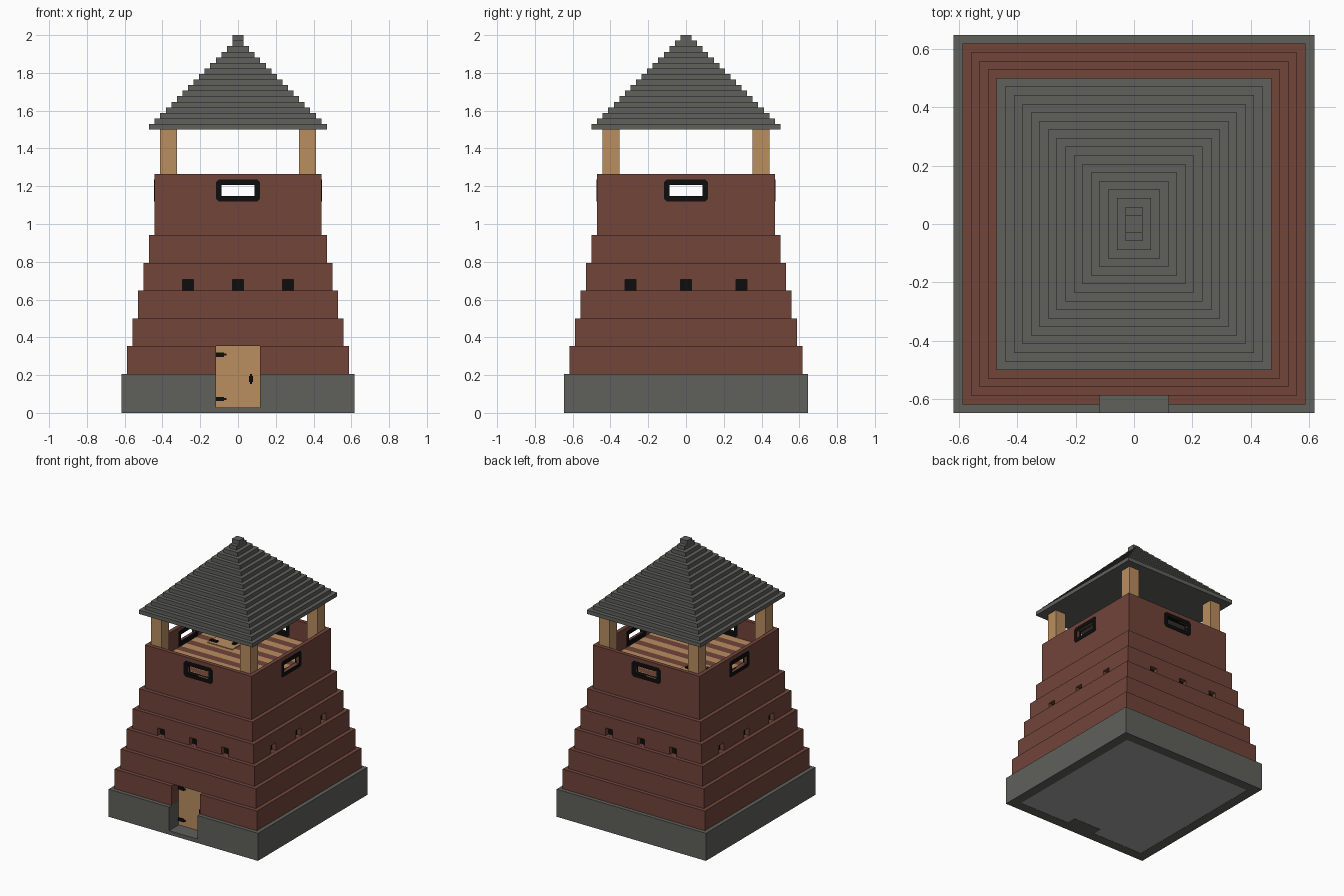
import bpy
import bmesh
from mathutils import Vector

cube = bpy.data.objects.get("Cube")
if cube:
    bpy.data.objects.remove(cube, do_unlink=True)

U = 2 / 68  # building unit: all part sizes below are whole units


def material(name, rgb):
    m = bpy.data.materials.new(name)
    m.use_nodes = True
    m.diffuse_color = (*rgb, 1)
    m.node_tree.nodes["Principled BSDF"].inputs["Base Color"].default_value = (*rgb, 1)
    return m


BRICK = material("brick red", (0.165, 0.058, 0.042))
STONE = material("stone grey", (0.115, 0.118, 0.105))
WOOD = material("light wood", (0.49, 0.27, 0.117))
IRON = material("black iron", (0.004, 0.004, 0.004))
PALE = material("pale grey", (0.38, 0.38, 0.38))


def box(name, lo, hi, mat=None):
    """Box between two corners given in units."""
    lo, hi = Vector(lo) * U, Vector(hi) * U
    bm = bmesh.new()
    bmesh.ops.create_cube(bm, size=1)
    for v in bm.verts:
        v.co = (lo + hi) / 2 + v.co * (hi - lo)
    mesh = bpy.data.meshes.new(name)
    bm.to_mesh(mesh)
    bm.free()
    ob = bpy.data.objects.new(name, mesh)
    bpy.context.collection.objects.link(ob)
    if mat:
        mesh.materials.append(mat)
    return ob


def block(name, hx, hy, z0, z1, mat=None):
    return box(name, (-hx, -hy, z0), (hx, hy, z1), mat)


def cut(ob, cutter):
    """Subtract the cutter and discard it."""
    cutter.hide_render = True
    mod = ob.modifiers.new("cut", "BOOLEAN")
    mod.operation, mod.solver, mod.object = "DIFFERENCE", "EXACT", cutter
    bpy.context.view_layer.objects.active = ob
    bpy.ops.object.modifier_apply(modifier=mod.name)
    bpy.data.objects.remove(cutter, do_unlink=True)


def door_cutter():
    return box("door_cutter", (-4, -30, 1), (4, -18, 12))


# Stone base with doorway and a pale underside panel
base = block("stone_base", 21, 22, 0.1, 7, STONE)
cut(base, door_cutter())
rim = block("base_rim", 21, 22, 0, 0.1, STONE)
cut(rim, block("rim_cutter", 18.5, 19.5, -1, 1))
block("underside_panel", 18.5, 19.5, 0.05, 0.1, PALE)
box("threshold", (-4, -20, 0), (4, -17, 0.1), STONE)

# Stepped brick tiers
tiers = []
for i in range(5):
    tiers.append(block(f"brick_tier_{i + 1}", 20 - i, 21 - i, 7 + 5 * i, 12 + 5 * i, BRICK))
cut(tiers[0], door_cutter())

# Arrow slits: shallow pockets with black backs in the fourth tier
for s in (-1, 1):
    for k in (-1, 0, 1):
        for axis, face, gap in ((1, 18, 9), (0, 17, 10)):
            def span(d0, d1, half, z0, z1):
                a, b = sorted((s * d0, s * d1))
                lo, hi = [0, 0, z0], [0, 0, z1]
                lo[axis], hi[axis] = a, b
                lo[1 - axis], hi[1 - axis] = k * gap - half, k * gap + half
                return lo, hi
            cut(tiers[3], box("slit_cutter", *span(face - 1.2, face + 1, 1, 22.02, 24)))
            box("arrow_slit", *span(face - 1.3, face - 1.1, 1, 22.02, 24), IRON)

# Door with hinges and handle
box("door", (-4, -18.1, 1), (4, -17.9, 12), WOOD)
for z in (2.5, 10.5):
    box("door_hinge", (-4, -18.35, z - 0.4), (-2.5, -18.1, z + 0.4), IRON)
    box("door_hinge_tip", (-2.5, -18.35, z - 0.2), (-2.1, -18.1, z + 0.2), IRON)
box("door_handle", (2, -18.5, 5.6), (2.7, -18.1, 6.6), IRON)
box("door_handle_bar", (2.2, -18.4, 5.2), (2.5, -18.1, 7), IRON)

# Lookout room: open box with a window in each wall
room = block("lookout_walls", 15, 16, 32, 43, BRICK)
cut(room, block("room_cutter", 14, 15, 37, 50))
cut(room, block("window_cutter", 3, 30, 39, 41))
cut(room, block("window_cutter", 30, 3, 39, 41))


def window_frame(axis, s):
    d = 15 if axis == 0 else 16
    lo, hi = [-4, -4, 38.05], [4, 4, 42]
    lo[axis], hi[axis] = sorted((s * (d - 1.1), s * (d + 0.1)))
    frame = box("window_frame", lo, hi, IRON)
    bm = bmesh.new()
    bm.from_mesh(frame.data)
    edges = [e for e in bm.edges
             if abs((e.verts[0].co - e.verts[1].co)[axis]) > 0.5 * U]
    bmesh.ops.bevel(bm, geom=edges, offset=0.5 * U, segments=1, affect="EDGES")
    bm.to_mesh(frame.data)
    bm.free()
    size = [3, 3]
    size[axis] = 30
    cut(frame, block("frame_cutter", *size, 39, 41))


for axis in (0, 1):
    for s in (-1, 1):
        window_frame(axis, s)

# Striped plank floor
for i in range(15):
    y = -15 + 2 * i
    box("floor_plank", (-14, y, 37), (14, y + 2, 38), BRICK if i % 2 else WOOD)

# Trapdoor with iron fittings
box("trapdoor", (-10, 2, 38), (-3, 8, 38.2), WOOD)
for y in (3.2, 6.8):
    box("trapdoor_hinge", (-10, y - 0.4, 38.2), (-8, y + 0.4, 38.5), IRON)
box("trapdoor_handle", (-4.6, 4.2, 38.2), (-3.8, 5.8, 38.6), IRON)

# Corner posts
for sx in (-1, 1):
    for sy in (-1, 1):
        x0, x1 = sorted((sx * 11, sx * 14))
        y0, y1 = sorted((sy * 12, sy * 15))
        box("corner_post", (x0, y0, 38), (x1, y1, 51), WOOD)

# Stepped roof
for k in range(17):
    block("roof_step", max(16 - k, 1), 17 - k, 51 + k, 52 + k, STONE)
